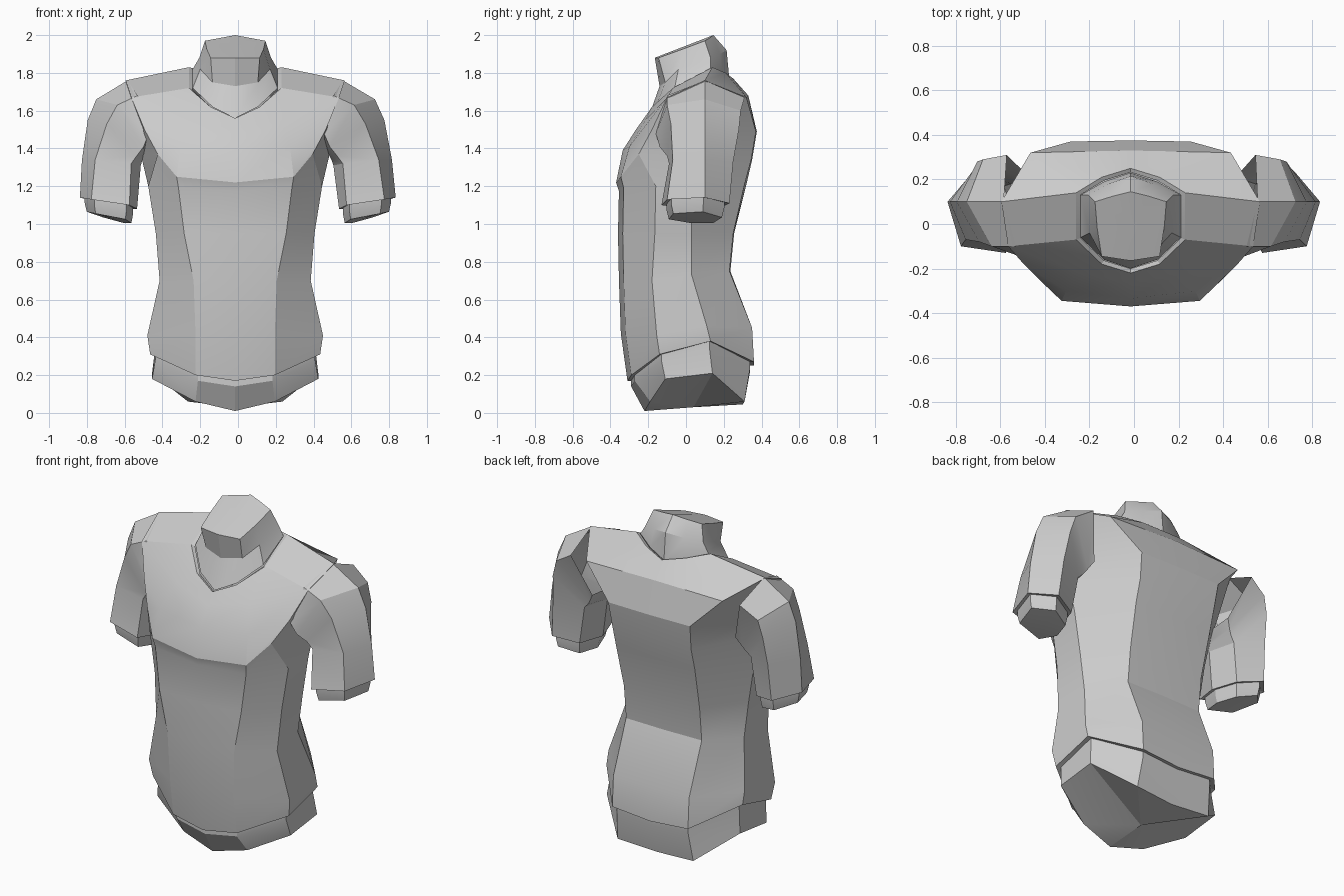
import bpy, bmesh
from math import radians

cube = bpy.data.objects.get("Cube")
if cube:
    bpy.data.objects.remove(cube)

MID = -0.015  # symmetry plane of the body

grey = bpy.data.materials.new("light_grey")
grey.use_nodes = True
grey.diffuse_color = (0.6, 0.6, 0.6, 1)
grey.node_tree.nodes["Principled BSDF"].inputs["Base Color"].default_value = (0.6, 0.6, 0.6, 1)


def full_ring(half):
    """Mirror a half ring that runs from front centre to back centre."""
    return half + [(-x, y, z) for x, y, z in reversed(half[1:-1])]


def shrink(ring, f, dz=0.0):
    """Scale a ring towards its own middle and shift it in z."""
    n = len(ring)
    cx, cy = sum(p[0] for p in ring) / n, sum(p[1] for p in ring) / n
    return [(cx + (x - cx) * f, cy + (y - cy) * f, z + dz) for x, y, z in ring]


def loft(name, rings, shift=MID, start=None, end=None):
    """Skin rings with quads; start and end are optional fan centres."""
    bm = bmesh.new()
    rows = [[bm.verts.new((x + shift, y, z)) for x, y, z in r] for r in rings]
    n = len(rows[0])
    for a, b in zip(rows, rows[1:]):
        for i in range(n):
            j = (i + 1) % n
            bm.faces.new((a[i], a[j], b[j], b[i]))
    for row, centre in ((rows[0], start), (rows[-1], end)):
        if centre:
            c = bm.verts.new((centre[0] + shift, centre[1], centre[2]))
            for i in range(n):
                bm.faces.new((row[i], row[(i + 1) % n], c))
    bmesh.ops.recalc_face_normals(bm, faces=bm.faces)
    mesh = bpy.data.meshes.new(name)
    bm.to_mesh(mesh)
    bm.free()
    mesh.materials.append(grey)
    ob = bpy.data.objects.new(name, mesh)
    bpy.context.collection.objects.link(ob)
    bpy.ops.object.select_all(action="DESELECT")
    ob.select_set(True)
    bpy.context.view_layer.objects.active = ob
    bpy.ops.object.shade_smooth_by_angle(angle=radians(22))
    return ob


# Shirt body: hem, waist, ribs, chest, shoulders, collar
hem = [(0, -.31, .17), (.21, -.29, .2), (.45, -.14, .31), (.45, .13, .38), (.25, .36, .27), (0, .36, .25)]
collar = [(0, -.22, 1.56), (.13, -.18, 1.62), (.245, -.07, 1.72), (.245, .14, 1.83), (.13, .21, 1.8), (0, .25, 1.77)]
body = [
    hem,
    [(0, -.345, .42), (.21, -.32, .42), (.465, -.155, .41), (.45, .11, .46), (.25, .35, .45), (0, .35, .45)],
    [(0, -.355, .7), (.22, -.33, .7), (.4, -.18, .7), (.39, .03, .73), (.25, .23, .75), (0, .235, .75)],
    [(0, -.36, .95), (.27, -.335, .95), (.42, -.165, .95), (.42, .03, .95), (.25, .25, .95), (0, .255, .95)],
    [(0, -.355, 1.175), (.3, -.33, 1.19), (.46, -.16, 1.2), (.46, .03, 1.2), (.26, .31, 1.21), (0, .32, 1.21)],
    [(0, -.37, 1.22), (.31, -.345, 1.25), (.41, -.25, 1.37), (.5, .03, 1.37), (.26, .345, 1.34), (0, .35, 1.34)],
    [(0, -.335, 1.39), (.29, -.3, 1.41), (.48, -.18, 1.5), (.53, .06, 1.52), (.27, .37, 1.49), (0, .375, 1.49)],
    [(0, -.265, 1.5), (.24, -.215, 1.55), (.55, -.1, 1.67), (.58, .1, 1.76), (.45, .32, 1.67), (0, .33, 1.68)],
    collar,
]
lining = shrink(full_ring(collar), .92, -.01)
loft("shirt_body", [shrink(full_ring(hem), .93)] + [full_ring(r) for r in body] + [lining])

# Hips below the hem
hip_low = [(0, -.22, .01), (.21, -.19, .06), (.44, -.11, .18), (.44, .14, .21), (.25, .31, .06), (0, .3, .045)]
loft("hips", [shrink(full_ring(hem), .94, .02), shrink(full_ring(hem), .94, -.03), full_ring(hip_low)],
     end=(0, .04, .03))

# Neck with a slanted flat top
neck = [
    [(0, -.2, 1.56), (.12, -.16, 1.62), (.225, -.06, 1.72), (.225, .13, 1.82), (.12, .19, 1.79), (0, .23, 1.76)],
    [(0, -.14, 1.73), (.12, -.11, 1.75), (.185, -.04, 1.82), (.19, .13, 1.88), (.1, .18, 1.9), (0, .215, 1.92)],
    [(0, -.165, 1.88), (.13, -.145, 1.88), (.15, -.02, 1.925), (.16, .1, 1.97), (.08, .125, 1.985), (0, .145, 2)],
]
loft("neck", [full_ring(r) for r in neck], end=(0, -.01, 1.94))

# Sleeves and arm stubs; points run outer, back, inner back, inner, inner front, front
sleeve = [
    [(.57, .1, 1.76), (.56, .31, 1.67), (.48, .22, 1.42), (.48, .02, 1.4), (.47, -.16, 1.48), (.52, -.1, 1.68)],
    [(.74, .1, 1.66), (.67, .29, 1.6), (.51, .2, 1.37), (.5, .02, 1.36), (.5, -.14, 1.41), (.63, -.1, 1.63)],
    [(.79, .1, 1.55), (.7, .28, 1.5), (.53, .19, 1.34), (.51, .02, 1.34), (.54, -.1, 1.36), (.69, -.08, 1.53)],
    [(.83, .1, 1.34), (.72, .25, 1.33), (.56, .18, 1.31), (.52, .02, 1.31), (.57, -.09, 1.32), (.76, -.07, 1.34)],
    [(.85, .1, 1.14), (.74, .23, 1.11), (.6, .17, 1.08), (.55, .02, 1.08), (.59, -.13, 1.1), (.79, -.1, 1.13)],
]
for side, name in ((1, "left"), (-1, "right")):
    # the right sleeve hangs a little straighter
    lean = 0 if side > 0 else .045
    rings = [[(side * (x - lean * max(0, 1.76 - z)), y, z) for x, y, z in r] for r in sleeve]
    cuff = rings[-1]
    loft(name + "_sleeve", rings + [shrink(cuff, .85, .005)])
    low = shrink(cuff, .78, -.075)
    n = len(low)
    centre = [sum(p[k] for p in low) / n for k in range(3)]
    loft(name + "_arm", [shrink(cuff, .85, .02), shrink(cuff, .85, -.025), low], end=centre)
